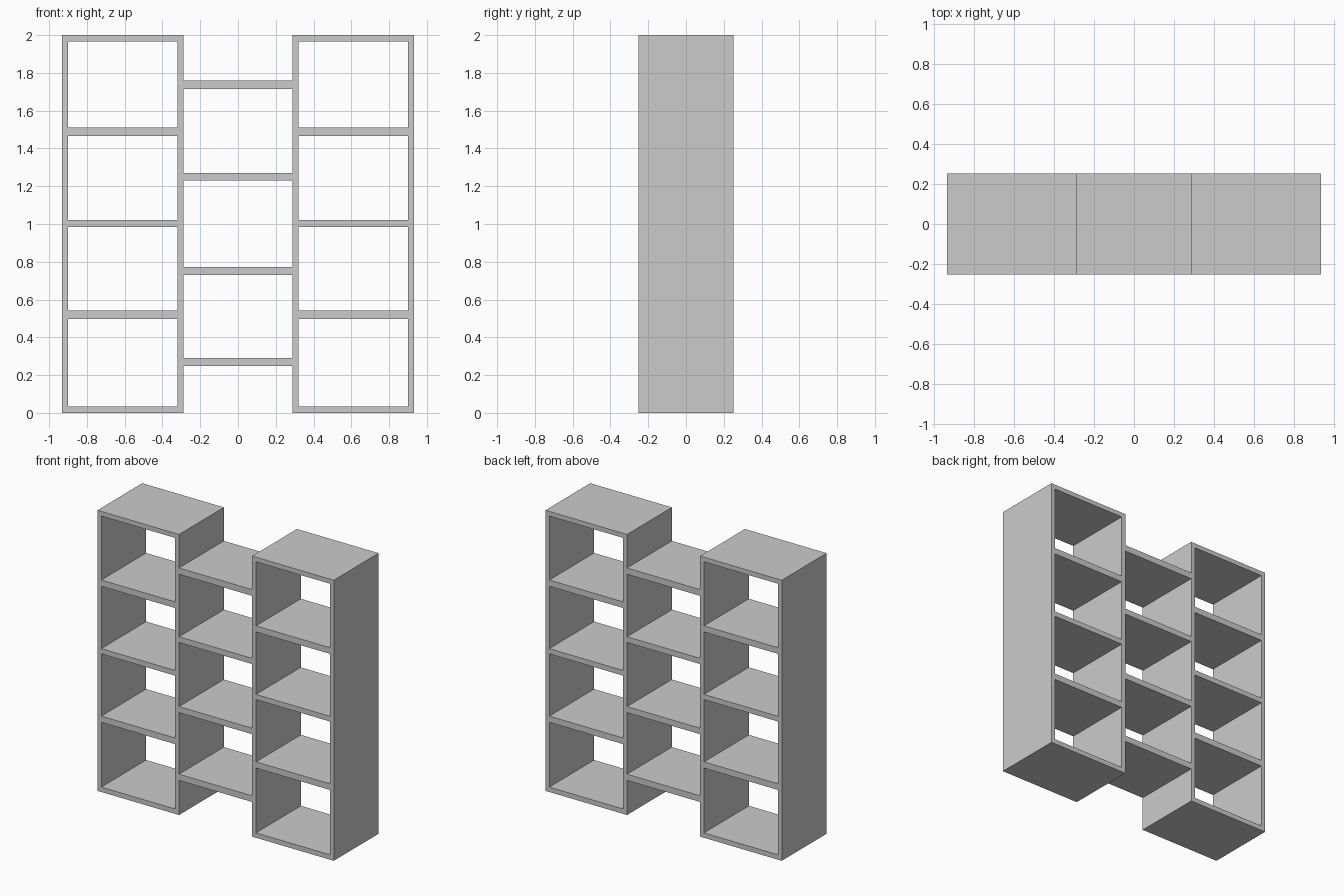
import bpy
import bmesh

if "Cube" in bpy.data.objects:
    bpy.data.objects.remove(bpy.data.objects["Cube"])

DEPTH = 0.505


def board(name, x0, x1, z0, z1):
    """Box-shaped board running the full depth of the bookcase."""
    bm = bmesh.new()
    bmesh.ops.create_cube(bm, size=1.0)
    for v in bm.verts:
        v.co.x = x1 if v.co.x > 0 else x0
        v.co.y *= DEPTH
        v.co.z = z1 if v.co.z > 0 else z0
    mesh = bpy.data.meshes.new(name)
    bm.to_mesh(mesh)
    bm.free()
    obj = bpy.data.objects.new(name, mesh)
    bpy.context.collection.objects.link(obj)
    return obj


# Bottom and top height of each shelf
side_levels = [(0.0, 0.035), (0.497, 0.541), (0.985, 1.022), (1.467, 1.511), (1.967, 2.0)]
middle_levels = [(0.247, 0.291), (0.730, 0.773), (1.230, 1.271), (1.716, 1.761)]

# Two tall side columns, mirrored about x = 0
for side, s in (("left", -1), ("right", 1)):
    for part, a, b in (("inner", 0.288, 0.319), ("outer", 0.901, 0.932)):
        x0, x1 = sorted((s * a, s * b))
        board(f"{side}_{part}_upright", x0, x1, 0.0, 2.0)
    x0, x1 = sorted((s * 0.319, s * 0.901))
    for i, (z0, z1) in enumerate(side_levels):
        board(f"{side}_shelf_{i + 1}", x0, x1, z0, z1)

# Staggered shelves bridging the two columns
for i, (z0, z1) in enumerate(middle_levels):
    board(f"middle_shelf_{i + 1}", -0.288, 0.288, z0, z1)
